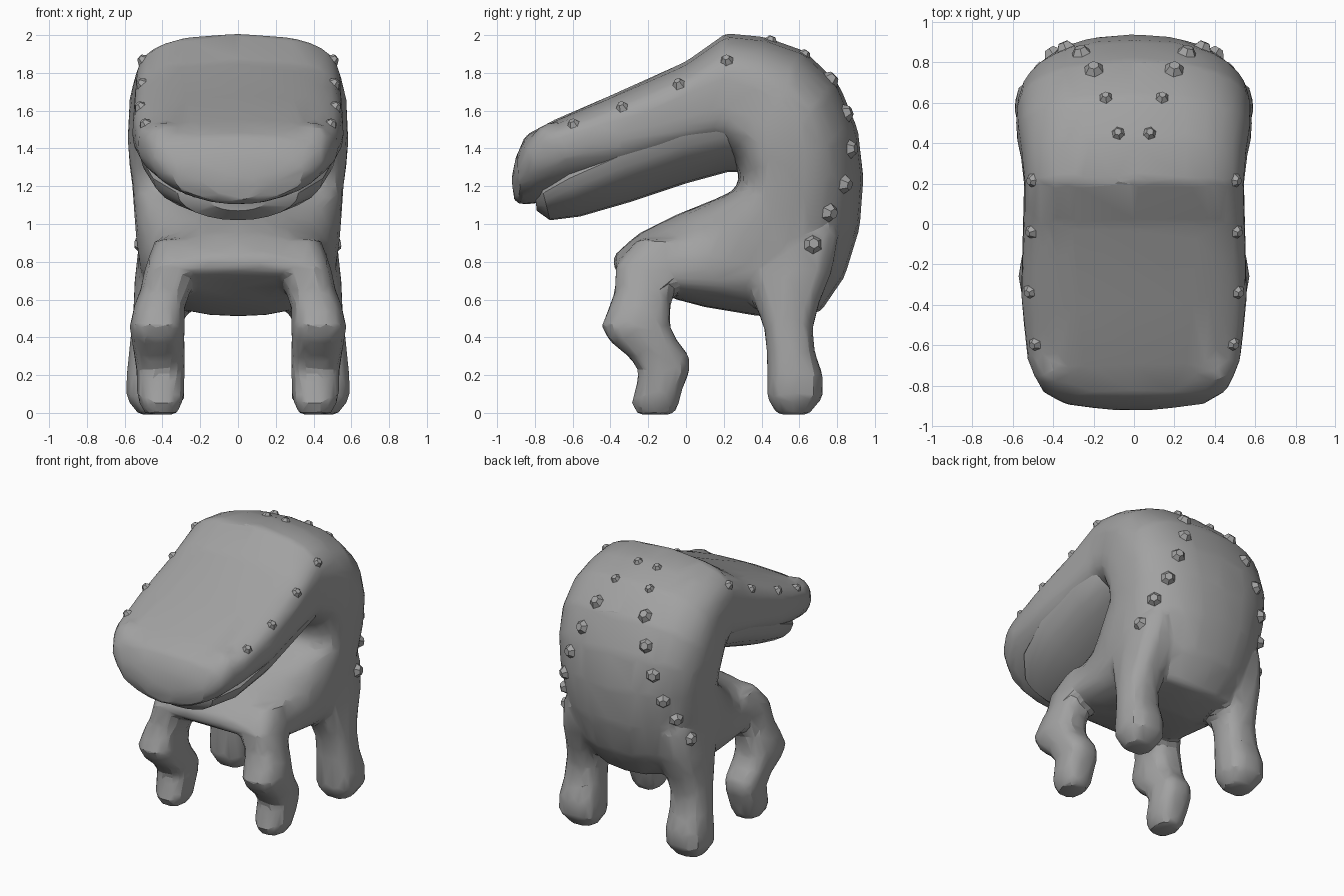
import bpy, bmesh, math
from mathutils import Vector, Matrix

if "Cube" in bpy.data.objects:
    bpy.data.objects.remove(bpy.data.objects["Cube"])

skin = bpy.data.materials.new("grey skin")
skin.diffuse_color = (0.36, 0.36, 0.36, 1)
skin.use_nodes = True
skin.node_tree.nodes["Principled BSDF"].inputs["Base Color"].default_value = skin.diffuse_color


def make_object(name, bm):
    bmesh.ops.recalc_face_normals(bm, faces=bm.faces)
    me = bpy.data.meshes.new(name)
    bm.to_mesh(me)
    bm.free()
    me.materials.append(skin)
    ob = bpy.data.objects.new(name, me)
    bpy.context.collection.objects.link(ob)
    return ob


def bridge(bm, rings):
    """Skin a list of closed rings and cap both ends."""
    rows = [[bm.verts.new(p) for p in ring] for ring in rings]
    n = len(rows[0])
    for a, b in zip(rows, rows[1:]):
        for i in range(n):
            j = (i + 1) % n
            bm.faces.new((a[i], a[j], b[j], b[i]))
    bm.faces.new(rows[0])
    bm.faces.new(rows[-1])


def spow(v, e):
    return math.copysign(abs(v) ** e, v)


def blend(i, keys):
    """Linear interpolation through (index, value) keys."""
    for (i0, v0), (i1, v1) in zip(keys, keys[1:]):
        if i <= i1:
            return v0 + (v1 - v0) * (i - i0) / (i1 - i0)


def section(oy, oz, iy, iz, w, m, e_in, e_out, n=32):
    """Ring spanning an outer and inner point; m places the widest line."""
    ring = []
    for k in range(n):
        a = 2 * math.pi * k / n
        c, s = math.cos(a), math.sin(a)
        if s >= 0:  # slightly cambered outer side
            x = spow(c, e_out)
            t = m + (1 - m) * spow(s, e_out) * (1 - .18 * x * x)
        else:
            x, t = spow(c, e_in), m + m * spow(s, e_in)
        ring.append((w * x, iy + (oy - iy) * t, iz + (oz - iz) * t))
    return ring


# Curled trunk: snout, over the back, under the belly, to the chest
trunk = [
    (-.925, 1.24, -.91, 1.12, .12), (-.90, 1.36, -.875, 1.10, .35),
    (-.85, 1.47, -.78, 1.11, .46), (-.70, 1.55, -.60, 1.15, .53),
    (-.40, 1.68, -.30, 1.22, .56), (.0, 1.86, .02, 1.34, .55),
    (.21, 2.01, .20, 1.36, .545), (.42, 1.99, .27, 1.30, .56),
    (.63, 1.915, .28, 1.26, .58), (.81, 1.74, .28, 1.23, .585),
    (.91, 1.50, .27, 1.20, .575), (.94, 1.25, .24, 1.17, .56),
    (.92, .98, .15, 1.13, .55), (.84, .72, .05, 1.09, .54),
    (.71, .53, -.05, 1.05, .52), (.40, .51, -.15, 1.0, .49),
    (.10, .56, -.25, .95, .48), (-.05, .60, -.32, .89, .47),
    (-.20, .66, -.385, .83, .43), (-.31, .71, -.385, .76, .34),
]
widest = [(0, .65), (3, .62), (5, .4), (12, .4), (14, .5), (19, .45)]
inner_round = [(0, 1), (3, 1), (8, .7), (11, .7), (14, .85), (19, .85)]
outer_round = [(0, .8), (3, .42), (5, .36), (14, .8), (16, .65), (19, .65)]
bm = bmesh.new()
bridge(bm, [section(*s, blend(i, widest), blend(i, inner_round), blend(i, outer_round))
            for i, s in enumerate(trunk)])
parts = [make_object("body", bm)]

# Legs: (z, y front, y back, x inner, x outer)
front_leg = [(.92, -.26, .08, .22, .44), (.78, -.38, -.02, .21, .49), (.65, -.38, -.06, .25, .52),
             (.56, -.41, -.08, .28, .555), (.46, -.455, -.08, .28, .575), (.38, -.41, -.04, .28, .565),
             (.30, -.31, .025, .28, .55), (.22, -.25, .025, .28, .54), (.13, -.27, -.015, .28, .54),
             (.06, -.295, -.03, .29, .53), (-.01, -.26, -.06, .32, .49)]
back_leg = [(.95, .30, .82, .18, .52), (.75, .32, .78, .22, .545), (.58, .36, .71, .26, .555),
            (.45, .41, .675, .29, .565), (.32, .425, .685, .29, .58), (.20, .425, .73, .28, .595),
            (.08, .425, .73, .28, .595), (-.01, .48, .65, .34, .53)]
for name, rows in (("front_leg", front_leg), ("back_leg", back_leg)):
    for side in (-1, 1):
        bm = bmesh.new()
        rings = []
        for z, y0, y1, x0, x1 in rows:
            ring = []
            for k in range(10):
                a = 2 * math.pi * k / 10
                ring.append((side * ((x0 + x1) / 2 + (x1 - x0) / 2 * spow(math.cos(a), .75)),
                             (y0 + y1) / 2 + (y1 - y0) / 2 * spow(math.sin(a), .75), z))
            rings.append(ring)
        bridge(bm, rings)
        parts.append(make_object(name, bm))

# Brow swellings at the front corners of the head
for side in (-1, 1):
    bm = bmesh.new()
    bmesh.ops.create_icosphere(bm, subdivisions=3, radius=.12)
    bmesh.ops.translate(bm, vec=(side * .39, -.70, 1.42), verts=bm.verts)
    parts.append(make_object("brow", bm))

# Fuse trunk, legs and brows into one faceted hide
bpy.ops.object.select_all(action='DESELECT')
for ob in parts:
    ob.select_set(True)
body = parts[0]
bpy.context.view_layer.objects.active = body
bpy.ops.object.join()
mod = body.modifiers.new("fuse", 'REMESH')
mod.mode, mod.voxel_size = 'VOXEL', .026
mod = body.modifiers.new("soften", 'SMOOTH')
mod.factor, mod.iterations = .5, 6
mod = body.modifiers.new("facet", 'DECIMATE')
mod.ratio, mod.use_symmetry, mod.symmetry_axis = .08, True, 'X'
for m in [m.name for m in body.modifiers]:
    bpy.ops.object.modifier_apply(modifier=m)
bpy.ops.object.shade_smooth_by_angle(angle=math.radians(20))

# Lower jaw: a wide bowl tucked under the head, running back to the throat
jaw = [(-.80, 1.16, -.79, 1.07, .16), (-.77, 1.22, -.72, 1.02, .32),
       (-.64, 1.32, -.56, 1.04, .45), (-.36, 1.46, -.30, 1.115, .52),
       (-.02, 1.58, .0, 1.215, .525), (.18, 1.62, .22, 1.275, .51),
       (.40, 1.6, .40, 1.28, .42)]
bm = bmesh.new()
bridge(bm, [section(*s, .72, 1, .8, n=24) for s in jaw])
jaw_ob = make_object("lower_jaw", bm)
jaw_ob.data.shade_smooth()
jaw_ob.data.set_sharp_from_angle(angle=math.radians(30))

# Knobs: rows down the back and along the head edges, snapped to the hide
knobs = [(.08, .46, 2.0), (.14, .63, 1.9), (.20, .78, 1.78), (.27, .88, 1.6), (.36, .92, 1.4),
         (.44, .90, 1.2), (.50, .80, 1.05), (.56, .68, .90), (.53, .21, 1.89),
         (.54, -.05, 1.77), (.54, -.35, 1.65), (.50, -.60, 1.54)]
bm = bmesh.new()
for i, (x, y, z) in enumerate(knobs):
    size = .036 if i < 2 or i > 7 else .055
    for side in (-1, 1):
        _, p, nrm, _ = body.closest_point_on_mesh(Vector((side * x, y, z)))
        turn = nrm.to_track_quat('Z', 'Y').to_matrix().to_4x4()
        bmesh.ops.create_cone(bm, cap_ends=True, segments=6, radius1=size * 1.2,
                              radius2=size * .5, depth=size,
                              matrix=Matrix.Translation(p + nrm * size * .1) @ turn)
make_object("skin_knobs", bm)
